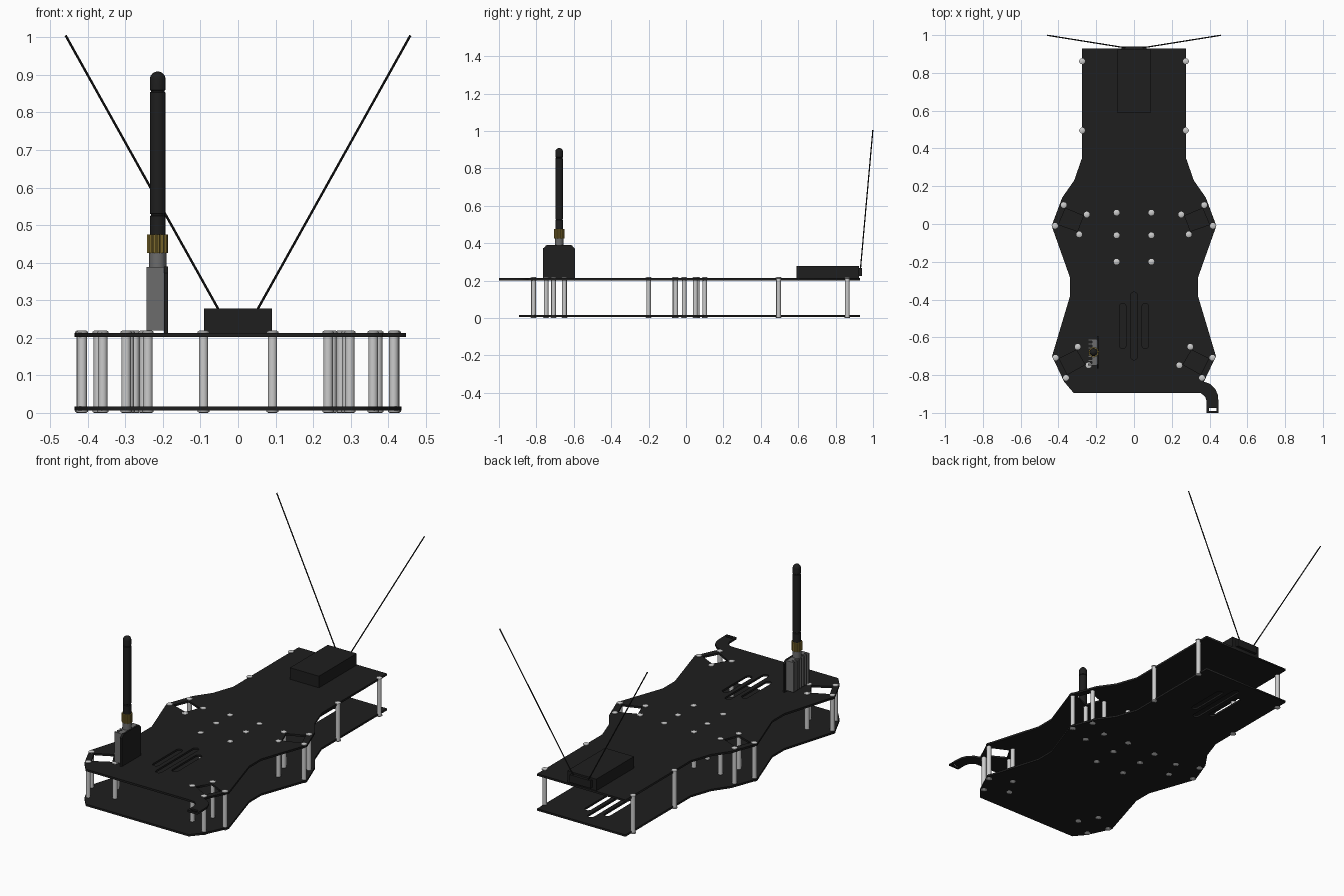
import bpy, bmesh, math
from mathutils import Vector

if "Cube" in bpy.data.objects:
    bpy.data.objects.remove(bpy.data.objects["Cube"])


def material(name, rgb):
    m = bpy.data.materials.new(name)
    m.diffuse_color = (*rgb, 1)
    m.use_nodes = True
    m.node_tree.nodes["Principled BSDF"].inputs["Base Color"].default_value = m.diffuse_color
    return m


BLACK = material("black", (0.013, 0.013, 0.013))
GOLD = material("gold", (0.30, 0.21, 0.04))
GREY = material("dark_grey", (0.15, 0.15, 0.15))


def add_mesh(name, bm, mat=None, loc=(0, 0, 0), smooth=False):
    bmesh.ops.recalc_face_normals(bm, faces=bm.faces)
    me = bpy.data.meshes.new(name)
    bm.to_mesh(me)
    bm.free()
    ob = bpy.data.objects.new(name, me)
    ob.location = loc
    bpy.context.collection.objects.link(ob)
    if mat:
        me.materials.append(mat)
    if smooth:
        bpy.ops.object.select_all(action='DESELECT')
        ob.select_set(True)
        bpy.context.view_layer.objects.active = ob
        bpy.ops.object.shade_smooth_by_angle(angle=math.radians(35))
    return ob


def box(name, lo, hi, mat=None):
    bm = bmesh.new()
    bmesh.ops.create_cube(bm, size=1)
    for v in bm.verts:
        v.co = [(a + b) / 2 + c * (b - a) for a, b, c in zip(lo, hi, v.co)]
    return add_mesh(name, bm, mat)


def prism(name, pts, direction, mat=None, loc=(0, 0, 0)):
    bm = bmesh.new()
    f = bm.faces.new([bm.verts.new(p) for p in pts])
    ext = bmesh.ops.extrude_face_region(bm, geom=[f], use_keep_orig=True)
    bmesh.ops.translate(bm, vec=direction,
                        verts=[g for g in ext["geom"] if isinstance(g, bmesh.types.BMVert)])
    return add_mesh(name, bm, mat, loc)


def lathe(name, profile, loc, mat=None, n=20):
    bm = bmesh.new()
    vs = [bm.verts.new((r, 0, z)) for r, z in profile]
    es = [bm.edges.new(p) for p in zip(vs, vs[1:])]
    bmesh.ops.spin(bm, geom=vs + es, axis=(0, 0, 1), cent=(0, 0, 0),
                   angle=math.tau, steps=n, use_duplicate=False)
    bmesh.ops.remove_doubles(bm, verts=bm.verts, dist=1e-5)
    return add_mesh(name, bm, mat, loc, True)


def plate(name, loops, z0, z1, mat):
    # filled 2D curve: first loop is the outline, the rest are holes
    cu = bpy.data.curves.new(name, 'CURVE')
    cu.dimensions, cu.fill_mode, cu.extrude = '2D', 'BOTH', (z1 - z0) / 2
    for loop in loops:
        s = cu.splines.new('POLY')
        s.points.add(len(loop) - 1)
        for p, (x, y) in zip(s.points, loop):
            p.co = (x, y, 0, 1)
        s.use_cyclic_u = True
    ob = bpy.data.objects.new(name, cu)
    ob.location.z = (z0 + z1) / 2
    bpy.context.collection.objects.link(ob)
    cu.materials.append(mat)
    bpy.ops.object.select_all(action='DESELECT')
    ob.select_set(True)
    bpy.context.view_layer.objects.active = ob
    bpy.ops.object.convert(target='MESH')


def slot(cx, y0, y1, r):
    top = [(cx + r * math.cos(a * math.pi / 6), y1 - r + r * math.sin(a * math.pi / 6)) for a in range(7)]
    bot = [(cx - r * math.cos(a * math.pi / 6), y0 + r - r * math.sin(a * math.pi / 6)) for a in range(7)]
    return top + bot


def slot_group(cy):
    return [slot(x, cy - h, cy + h, 0.018) for x, h in ((-0.06, 0.12), (0, 0.18), (0.06, 0.12))]


# Plate outlines, right half from back to front
side = [(0.275, 0.93), (0.275, 0.35), (0.317, 0.23), (0.38, 0.14), (0.436, -0.01),
        (0.34, -0.28), (0.34, -0.386), (0.434, -0.70), (0.37, -0.835)]
hook = [(0.40, -0.845), (0.43, -0.872), (0.444, -0.905), (0.447, -0.94), (0.447, -1.0),
        (0.385, -1.0), (0.385, -0.94), (0.377, -0.915), (0.355, -0.896)]
nose = [(0.32, -0.894)]
left = [(-x, y) for x, y in reversed(side + nose)]

# Arm mounts: four standoffs around an opening in the top plate
mounts = [[(0.25, 0.05), (0.372, 0.10), (0.418, -0.01), (0.29, -0.055)],
          [(0.298, -0.65), (0.415, -0.708), (0.36, -0.815), (0.24, -0.748)]]
openings = []
for m in mounts:
    cx, cy = sum(p[0] for p in m) / 4, sum(p[1] for p in m) / 4
    hole = [(cx + (x - cx) * 0.78, cy + (y - cy) * 0.78) for x, y in m]
    openings += [hole, [(-x, y) for x, y in hole]]

hook_slot = [(0.398, -0.974), (0.436, -0.974), (0.436, -0.99), (0.398, -0.99)]
plate("bottom_plate", [side + nose + left] + slot_group(0.68), 0.006, 0.017, BLACK)
plate("top_plate", [side + hook + nose + left] + slot_group(-0.54) + openings + [hook_slot],
      0.202, 0.213, BLACK)

# Standoffs with screw heads at both ends
standoff = [(0, 0), (0.011, 0), (0.0155, 0.003), (0.0155, 0.006), (0.0125, 0.0061),
            (0.0125, 0.2129), (0.0155, 0.213), (0.0155, 0.216), (0.011, 0.219), (0, 0.219)]
spots = mounts[0] + mounts[1] + [(0.092, 0.06), (0.092, -0.06), (0.092, -0.2),
                                 (0.275, 0.862), (0.275, 0.495)]
for x, y in spots:
    for s in (1, -1):
        lathe("standoff", standoff, (s * x, y, 0), n=16)

# Receiver box with socket and two whip antennas
box("receiver_box", (-0.09, 0.59, 0.212), (0.09, 0.925, 0.278), BLACK)
box("receiver_socket", (-0.065, 0.92, 0.225), (0.065, 0.94, 0.268), BLACK)
for s in (1, -1):
    a, b = Vector((s * 0.04, 0.932, 0.254)), Vector((s * 0.459, 0.999, 1.005))
    w = lathe("whip_antenna", [(0, 0), (0.0032, 0), (0.0032, (b - a).length), (0, (b - a).length)], a, BLACK, 8)
    w.rotation_euler = (b - a).to_track_quat('Z', 'Y').to_euler()

# Transmitter: black board with a finned grey heat sink on its left
board = [(-0.765, 0.213), (-0.765, 0.372), (-0.745, 0.39), (-0.613, 0.39), (-0.594, 0.372), (-0.594, 0.213)]
prism("transmitter_board", [(-0.197, y, z) for y, z in board], (0.010, 0, 0), BLACK)
box("heat_sink_base", (-0.222, -0.75, 0.220), (-0.197, -0.608, 0.388), GREY)
for i in range(7):
    y = -0.75 + i * 0.0218
    box("heat_sink_fin", (-0.243, y, 0.220), (-0.222, y + 0.011, 0.388), GREY)

# Antenna connector, knurled nut and stick
AX, AY = -0.214, -0.678
lathe("connector", [(0, 0.38), (0.023, 0.38), (0.023, 0.427), (0, 0.427)], (AX, AY, 0), GREY, 24)
knurl = []
for i in range(48):
    r = 0.028 if i % 4 < 2 else 0.0245
    a = i * math.tau / 48
    knurl.append((r * math.cos(a), r * math.sin(a), 0.426))
prism("knurled_nut", knurl, (0, 0, 0.049), GOLD, (AX, AY, 0))
stick = [(0, 0.474), (0.021, 0.474), (0.021, 0.524), (0.018, 0.526), (0.018, 0.529), (0.021, 0.531),
         (0.021, 0.853), (0.018, 0.855), (0.018, 0.858), (0.021, 0.860), (0.021, 0.888)]
stick += [(0.021 * math.cos(k * math.pi / 12), 0.888 + 0.021 * math.sin(k * math.pi / 12)) for k in range(1, 6)]
stick.append((0, 0.909))
lathe("stick_antenna", stick, (AX, AY, 0), BLACK, 24)
